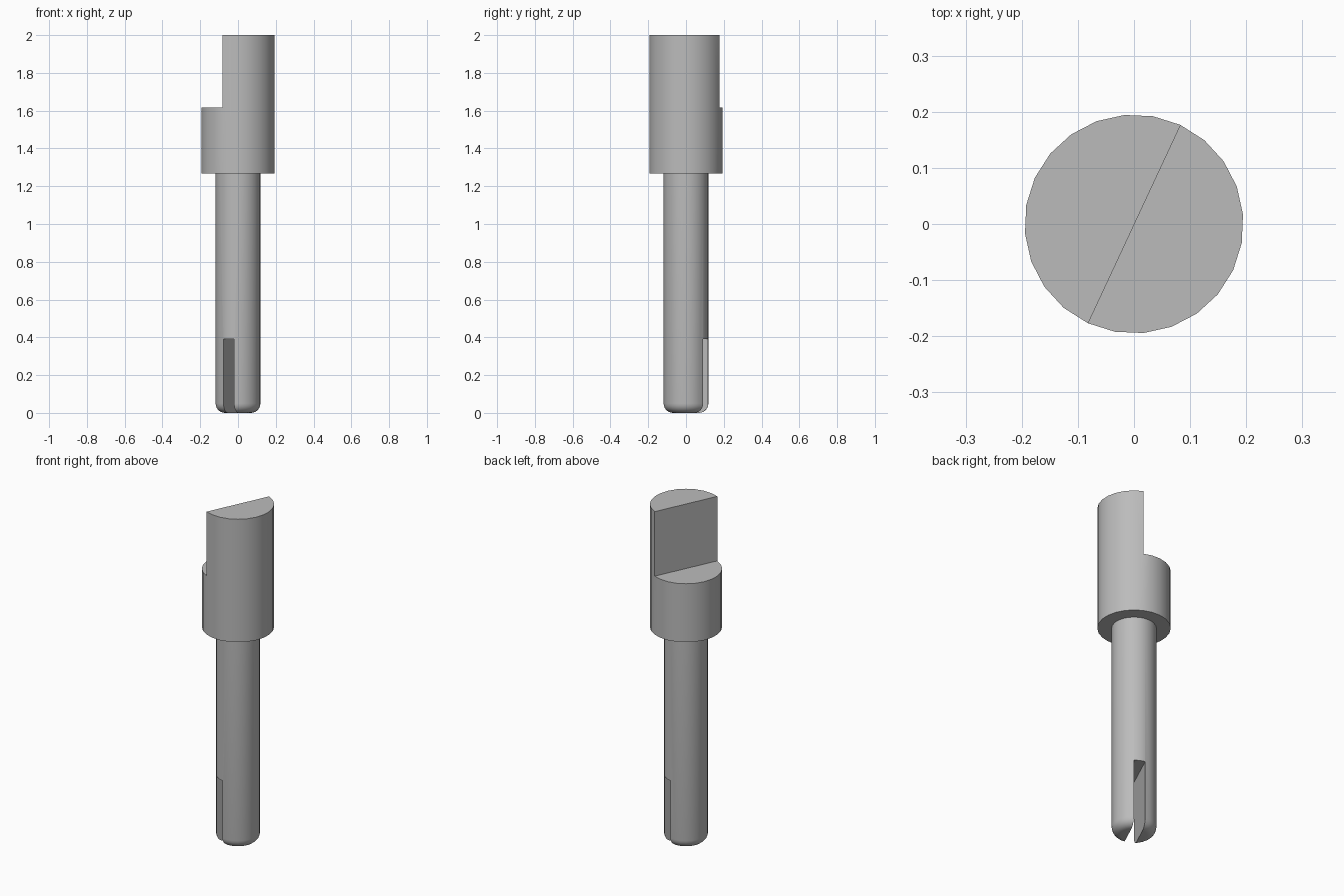
import bpy, bmesh, math
from mathutils import Matrix

cube = bpy.data.objects.get("Cube")
if cube:
    bpy.data.objects.remove(cube, do_unlink=True)

SIDES = 24
TURN = math.radians(65)          # direction of the flat and of the slot
SHAFT_R, HEAD_R = 0.119, 0.195
FILLET = 0.05
SHAFT_TOP, STEP_Z, TOP_Z = 1.268, 1.616, 2.0
SLOT_W, SLOT_TOP = 0.062, 0.392

steel = bpy.data.materials.new("grey steel")
steel.use_nodes = True
colour = (0.5, 0.5, 0.5, 1)
steel.diffuse_color = colour
steel.node_tree.nodes["Principled BSDF"].inputs["Base Color"].default_value = colour


def add_object(name, bm):
    mesh = bpy.data.meshes.new(name)
    bmesh.ops.recalc_face_normals(bm, faces=bm.faces)
    bm.to_mesh(mesh)
    bm.free()
    mesh.materials.append(steel)
    ob = bpy.data.objects.new(name, mesh)
    bpy.context.collection.objects.link(ob)
    return ob


# Outline from the rounded tip up to the step of the head
profile = []
for i in range(7):
    a = math.radians(15 * i)
    profile.append((SHAFT_R - FILLET + FILLET * math.sin(a),
                    FILLET - FILLET * math.cos(a)))
profile += [(SHAFT_R, SHAFT_TOP), (HEAD_R, SHAFT_TOP), (HEAD_R, STEP_Z)]

# Rings joined into one closed turned body
bm = bmesh.new()
rings = []
for r, z in profile:
    rings.append([bm.verts.new((r * math.cos(TURN + math.tau * k / SIDES),
                                r * math.sin(TURN + math.tau * k / SIDES), z))
                  for k in range(SIDES)])
for low, high in zip(rings, rings[1:]):
    for k in range(SIDES):
        n = (k + 1) % SIDES
        bm.faces.new((low[k], low[n], high[n], high[k]))
bm.faces.new(rings[0][::-1])

# Step face on one half, raised half-round tongue on the other
half = SIDES // 2
rim = rings[-1]
bm.faces.new(rim[:half + 1])
tongue = bm.faces.new(rim[half:] + rim[:1])
raised = bmesh.ops.extrude_discrete_faces(bm, faces=[tongue])["faces"][0]
top = list(raised.verts)
bmesh.ops.translate(bm, verts=top, vec=(0, 0, TOP_Z - STEP_Z))
bmesh.ops.remove_doubles(bm, verts=bm.verts, dist=1e-5)
pin = add_object("slotted_pin", bm)

# Slot through the tip, parallel to the flat of the tongue
bm = bmesh.new()
bmesh.ops.create_cube(bm, size=1, matrix=Matrix.Rotation(TURN, 4, "Z")
                      @ Matrix.Translation((0, 0, SLOT_TOP / 2 - 0.1))
                      @ Matrix.Diagonal((0.6, SLOT_W, SLOT_TOP + 0.2, 1)))
cutter = add_object("slot_cutter", bm)
cutter.hide_render = True

mod = pin.modifiers.new("slot", "BOOLEAN")
mod.operation = "DIFFERENCE"
mod.solver = "EXACT"
mod.object = cutter
bpy.ops.object.select_all(action="DESELECT")
pin.select_set(True)
bpy.context.view_layer.objects.active = pin
bpy.ops.object.modifier_apply(modifier=mod.name)
bpy.data.objects.remove(cutter, do_unlink=True)
bpy.ops.object.shade_smooth_by_angle(angle=math.radians(30))
